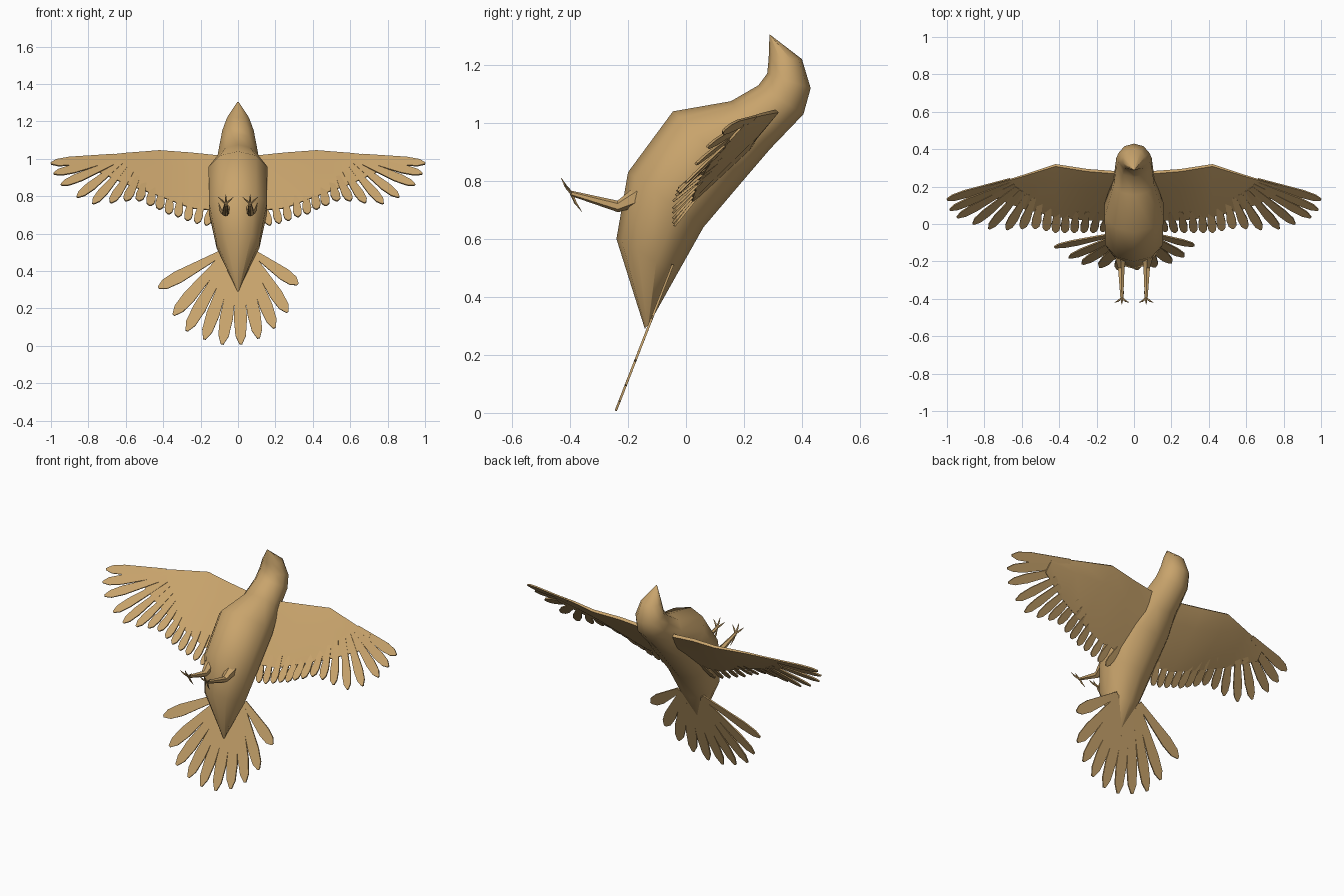
import bpy, bmesh, math
from mathutils import Vector

cube = bpy.data.objects.get("Cube")
if cube:
    bpy.data.objects.remove(cube, do_unlink=True)

tan = bpy.data.materials.new("warm tan")
tan.use_nodes = True
COLOUR = (0.58, 0.37, 0.15, 1)
tan.diffuse_color = COLOUR
tan.node_tree.nodes["Principled BSDF"].inputs["Base Color"].default_value = COLOUR


def finish(name, bm, angle=40, mirror=False):
    bmesh.ops.recalc_face_normals(bm, faces=bm.faces)
    mesh = bpy.data.meshes.new(name)
    bm.to_mesh(mesh)
    bm.free()
    mesh.materials.append(tan)
    obj = bpy.data.objects.new(name, mesh)
    bpy.context.collection.objects.link(obj)
    if mirror:
        mod = obj.modifiers.new("Mirror", 'MIRROR')
        mod.use_mirror_merge = False
    bpy.ops.object.select_all(action='DESELECT')
    obj.select_set(True)
    bpy.context.view_layer.objects.active = obj
    bpy.ops.object.shade_smooth_by_angle(angle=math.radians(angle))
    return obj


def loft(bm, rings):
    """Skin a list of equal-sized rings and cap both ends."""
    rows = [[bm.verts.new(p) for p in ring] for ring in rings]
    n = len(rows[0])
    for a, b in zip(rows, rows[1:]):
        for i in range(n):
            j = (i + 1) % n
            bm.faces.new((a[i], a[j], b[j], b[i]))
    bm.faces.new(rows[0])
    bm.faces.new(rows[-1])


def tube(bm, points, radii, sides=6):
    points = [Vector(p) for p in points]
    rings = []
    for i, (p, r) in enumerate(zip(points, radii)):
        d = (points[min(i + 1, len(points) - 1)] - points[max(i - 1, 0)]).normalized()
        u = d.orthogonal().normalized() if abs(d.x) > 0.9 else d.cross(Vector((1, 0, 0))).normalized()
        v = d.cross(u)
        rings.append([p + r * (math.cos(a) * u + math.sin(a) * v)
                      for a in (math.tau * k / sides for k in range(sides))])
    loft(bm, rings)


def along(points, t):
    """Point at fraction t of an evenly spaced polyline."""
    f = t * (len(points) - 1)
    i = min(int(f), len(points) - 2)
    return Vector(points[i]).lerp(Vector(points[i + 1]), f - i)


def feather(bm, base, tip, width, normal, thick=0.004):
    base, tip = Vector(base), Vector(tip)
    side = (tip - base).cross(normal).normalized()
    flat = side.cross(tip - base).normalized() * thick
    shape = [(0, 0.45), (0.7, 1), (0.9, 0.8), (1, 0.2)]
    outline = [(t, w) for t, w in shape] + [(t, -w) for t, w in reversed(shape)]
    ring = [base.lerp(tip, t) + side * w * width / 2 for t, w in outline]
    loft(bm, [[p - flat for p in ring], [p + flat for p in ring]])


# Body and head: belly point, back point (y, z) and half width of each ring
SECTIONS = [
    ((0.288, 1.305), (0.292, 1.303), 0.003),
    ((0.285, 1.22), (0.40, 1.22), 0.062),
    ((0.28, 1.17), (0.43, 1.12), 0.088),
    ((0.25, 1.13), (0.405, 1.03), 0.1),
    ((0.155, 1.075), (0.29, 0.91), 0.115),
    ((-0.045, 1.04), (0.2, 0.805), 0.165),
    ((-0.2, 0.83), (0.06, 0.64), 0.163),
    ((-0.24, 0.6), (-0.03, 0.48), 0.12),
    ((-0.142, 0.29), (-0.125, 0.31), 0.006),
]
bm = bmesh.new()
rings = []
for belly, back, half in SECTIONS:
    lo, hi = Vector((0, *belly)), Vector((0, *back))
    mid, arm = (lo + hi) / 2, (lo - hi) / 2
    rings.append([mid + arm * math.cos(a) + Vector((half * math.sin(a), 0, 0))
                  for a in (math.tau * k / 10 for k in range(10))])
loft(bm, rings)
finish("body", bm, 45)

# Wing arm and covert panel: x, leading (y, z), trailing (y, z), thickness
DORSAL = Vector((0, 0.77, -0.63))
STATIONS = [
    (0.06, (0.27, 1.01), (0.02, 0.72), 0.022),
    (0.25, (0.285, 1.03), (0.02, 0.735), 0.02),
    (0.42, (0.312, 1.043), (0.04, 0.8), 0.018),
    (0.6, (0.255, 1.03), (0.085, 0.865), 0.012),
    (0.77, (0.205, 1.012), (0.15, 0.94), 0.006),
]
bm = bmesh.new()
rings = []
for x, lead, trail, thick in STATIONS:
    a, b = Vector((x, *lead)), Vector((x, *trail))
    mid, off = a.lerp(b, 0.3), DORSAL * thick
    rings.append([a - off * 0.3, mid - off * 0.4, b - DORSAL * 0.003,
                  b + DORSAL * 0.003, mid + off * 1.4, a + off * 0.6])
loft(bm, rings)
finish("wing_panels", bm, 50, mirror=True)

# Flight feathers, from the wing tip inward to the body
TIPS = [
    (1.0, 0.13, 0.975), (0.985, 0.075, 0.92), (0.945, 0.035, 0.86),
    (0.86, 0, 0.795), (0.775, -0.025, 0.76), (0.68, -0.03, 0.765),
    (0.6, -0.025, 0.775), (0.53, -0.025, 0.775), (0.47, -0.035, 0.75),
    (0.42, -0.045, 0.73), (0.37, -0.045, 0.705), (0.32, -0.045, 0.69),
    (0.27, -0.045, 0.67), (0.22, -0.045, 0.655), (0.17, -0.04, 0.645),
]
ROOTS = [(0.66, 0.235, 1.015), (0.62, 0.19, 0.975), (0.5, 0.12, 0.88),
         (0.34, 0.07, 0.81), (0.13, 0.06, 0.77)]
bm = bmesh.new()
for i, tip in enumerate(TIPS):
    t = i / (len(TIPS) - 1)
    feather(bm, along(ROOTS, t), tip, 0.058 - 0.014 * t, DORSAL)
finish("wing_feathers", bm, 30, mirror=True)

# Tail fan: feather tips (x, z) on one sloping plane
FAN = [(-0.425, 0.31), (-0.345, 0.165), (-0.275, 0.08), (-0.18, 0.035),
       (-0.085, 0.008), (0.015, 0.008), (0.11, 0.04), (0.195, 0.095),
       (0.265, 0.18), (0.32, 0.33)]


def on_tail(x, z):
    return Vector((x, -0.245 + 0.39 * z, z))


bm = bmesh.new()
for i, tip in enumerate(FAN):
    spread = 2 * i / (len(FAN) - 1) - 1
    feather(bm, on_tail(0.08 * spread, 0.47 + 0.03 * abs(spread)),
            on_tail(*tip), 0.07, Vector((0, 0.93, -0.36)))
finish("tail_feathers", bm, 30)

# Legs with thigh, shank and four clawed toes each
bm = bmesh.new()
ankle = Vector((0.065, -0.395, 0.757))
tube(bm, [(0.075, -0.12, 0.77), (0.068, -0.235, 0.712), ankle], [0.045, 0.02, 0.009])
for tip in [(0.025, -0.42, 0.795), (0.065, -0.43, 0.81),
            (0.105, -0.42, 0.795), (0.055, -0.36, 0.695)]:
    tip = Vector(tip)
    knuckle = ankle.lerp(tip, 0.5) + Vector((0, -0.004, 0))
    tube(bm, [ankle, knuckle, tip], [0.006, 0.005, 0.001], 5)
finish("legs", bm, 45, mirror=True)
